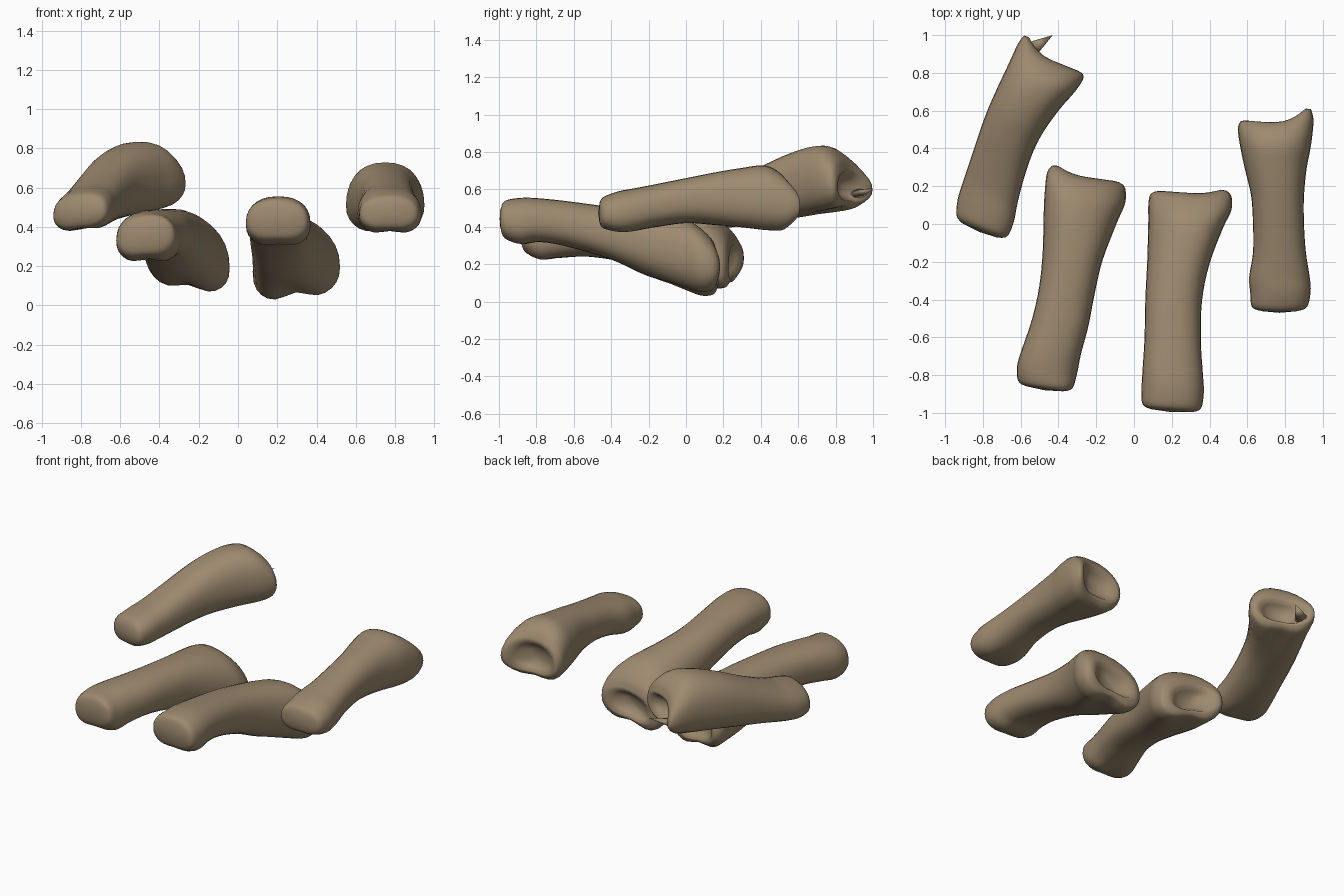
import bpy, bmesh, math
from mathutils import Vector

bone_mat = bpy.data.materials.new("tan bone")
bone_mat.diffuse_color = (0.34, 0.255, 0.16, 1)
SEG, SUB = 28, 4


def spow(v, p):
    return math.copysign(abs(v) ** p, v)


def catmull(rows, t):
    i = min(int(t), len(rows) - 2)
    f = t - i
    p = [rows[max(0, min(len(rows) - 1, i + k))] for k in (-1, 0, 1, 2)]
    return [0.5 * (2 * b + (c - a) * f + (2 * a - 5 * b + 4 * c - d) * f * f
                   + (3 * b - a - 3 * c + d) * f ** 3) for a, b, c, d in zip(*p)]


def bone(name, heading, rows, lobe_l, lobe_r, dish=0.05, spike=None):
    """Loft oval sections (x, y, half width, top, bottom, tilt, notch) along the bone."""
    h = math.radians(heading)
    side = Vector((math.cos(h), -math.sin(h), 0))
    fwd = Vector((math.sin(h), math.cos(h), 0))
    bm = bmesh.new()

    def ring(row, lobe, scale=1.0, back=0.0):
        x, y, w, zt, zb, tilt, notch = row
        zm = zb + 0.45 * (zt - zb)
        out = []
        for k in range(SEG):
            a = 2 * math.pi * k / SEG
            c, s = spow(math.cos(a), 0.85), spow(math.sin(a), 0.85)
            if s > 0:
                z = (zt - zm) * s
            else:
                z = (zm - zb) * s * (1 - notch * math.exp(-(c / 0.4) ** 2))
            push = lobe * (lobe_l * max(0, -c) ** 2 + lobe_r * max(0, c) ** 2) - back
            p = Vector((x, y, zm + z * scale + tilt * c * w)) + side * c * w * scale + fwd * push
            out.append(bm.verts.new(p))
        return out

    n = len(rows) - 1
    rings = []
    for j in range(n * SUB + 1):
        t = j / SUB
        rings.append(ring(catmull(rows, t), max(0, min(1, (t - n + 2.5) / 2.2))))
    # hollow joint socket at the wide end
    last = rows[-1]
    rings.append(ring(last, 0.95, 0.85, -0.004))
    rings.append(ring(last, 0.6, 0.65, dish * 0.4))
    rings.append(ring(last, 0.2, 0.35, dish * 0.9))
    for a, b in zip(rings, rings[1:]):
        for k in range(SEG):
            m = (k + 1) % SEG
            bm.faces.new((a[k], a[m], b[m], b[k]))
    for r, off in ((rings[0], -0.008), (rings[-1], -0.005)):
        mid = sum((v.co for v in r), Vector()) / SEG
        tip = bm.verts.new(mid + fwd * off)
        for k in range(SEG):
            bm.faces.new((r[k], r[(k + 1) % SEG], tip))
    # small pointed splinter on the socket rim
    if spike:
        base, tip, r = Vector(spike[0]), Vector(spike[1]), spike[2]
        d = (tip - base).normalized()
        u = d.cross(Vector((0, 0, 1))).normalized()
        loop = [bm.verts.new(base + (u * math.cos(q) + u.cross(d) * math.sin(q) * 0.6) * r)
                for q in (i * math.pi / 4 for i in range(8))]
        top = bm.verts.new(tip)
        for k in range(8):
            bm.faces.new((loop[k], loop[(k + 1) % 8], top))
        bm.faces.new(loop)
    bmesh.ops.recalc_face_normals(bm, faces=bm.faces)
    me = bpy.data.meshes.new(name)
    bm.to_mesh(me)
    bm.free()
    me.materials.append(bone_mat)
    for f in me.polygons:
        f.use_smooth = True
    ob = bpy.data.objects.new(name, me)
    bpy.context.collection.objects.link(ob)


# far left bone, turned outwards
bone("finger_bone_left_outer", 22, [
    (-.815, -.035, .10, .53, .43, .1, 0),
    (-.805, -.01, .145, .57, .39, .1, .1),
    (-.785, .07, .16, .595, .375, .1, .2),
    (-.76, .17, .155, .62, .385, .08, .1),
    (-.715, .32, .15, .68, .41, .05, 0),
    (-.67, .45, .152, .74, .43, .05, 0),
    (-.62, .56, .16, .79, .445, .05, 0),
    (-.55, .68, .175, .828, .455, .05, .1),
    (-.49, .77, .19, .828, .465, .05, .2),
    (-.45, .84, .195, .77, .485, .05, .2),
    (-.44, .865, .18, .71, .52, .05, .1)], .07, .0, .07,
    ((-.55, .92, .575), (-.43, 1.0, .605), .045))

# inner left bone
bone("finger_bone_left_inner", 8, [
    (-.475, -.872, .10, .43, .30, .1, 0),
    (-.47, -.85, .145, .46, .25, .08, .1),
    (-.46, -.77, .16, .475, .21, 0, .25),
    (-.435, -.67, .155, .485, .225, 0, .1),
    (-.39, -.52, .15, .49, .24, 0, 0),
    (-.355, -.35, .148, .492, .215, 0, 0),
    (-.325, -.17, .16, .49, .17, 0, 0),
    (-.285, .03, .195, .475, .10, -.1, .15),
    (-.26, .14, .215, .445, .07, -.15, .25),
    (-.255, .22, .21, .38, .07, -.15, .25),
    (-.255, .245, .18, .32, .11, -.15, .1)], .04, .0)

# inner right bone, reaching the ground
bone("finger_bone_right_inner", 4, [
    (.20, -.988, .11, .50, .39, 0, 0),
    (.20, -.965, .155, .54, .33, 0, .1),
    (.205, -.88, .165, .555, .295, 0, .15),
    (.205, -.78, .16, .552, .31, 0, .1),
    (.205, -.62, .15, .535, .29, 0, 0),
    (.21, -.40, .15, .505, .225, 0, 0),
    (.235, -.20, .165, .475, .135, .05, 0),
    (.275, 0, .20, .435, .045, .1, .25),
    (.295, .08, .22, .39, .018, .1, .3),
    (.30, .14, .215, .33, .03, .1, .3),
    (.30, .16, .185, .28, .07, .1, .15)], .0, .03)

# far right bone
bone("finger_bone_right_outer", 0, [
    (.77, -.462, .09, .53, .42, 0, 0),
    (.77, -.44, .145, .56, .385, 0, .1),
    (.775, -.36, .16, .59, .36, 0, .2),
    (.77, -.28, .16, .605, .365, 0, .15),
    (.77, -.15, .14, .63, .40, 0, 0),
    (.765, 0, .135, .66, .42, 0, 0),
    (.76, .15, .14, .69, .41, 0, 0),
    (.75, .30, .165, .715, .385, 0, .1),
    (.75, .42, .19, .728, .365, 0, .15),
    (.75, .50, .20, .69, .365, 0, .15),
    (.75, .535, .185, .64, .40, 0, .1)], .01, .075)
